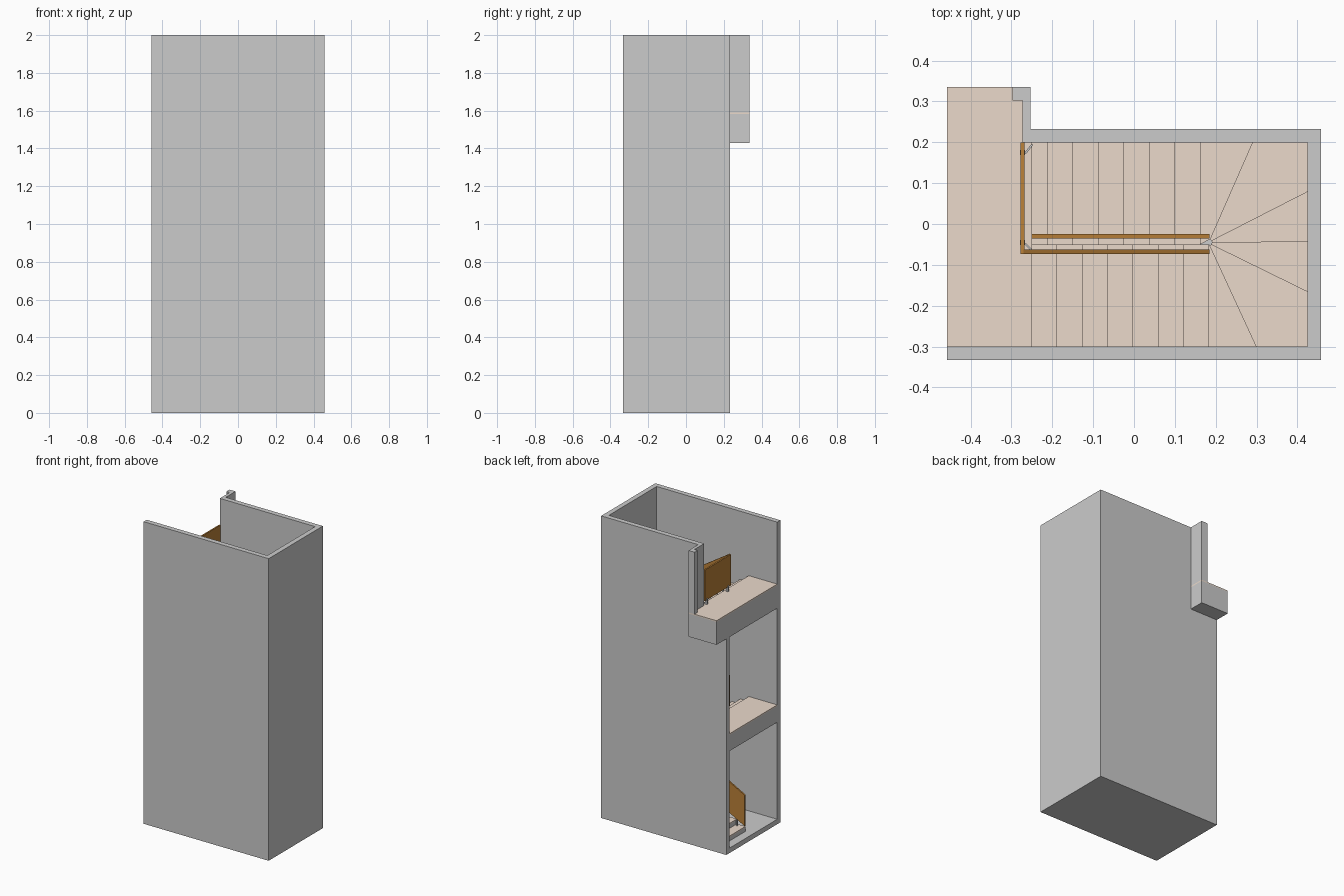
import bpy, bmesh, math
from mathutils import Vector

if "Cube" in bpy.data.objects:
    bpy.data.objects.remove(bpy.data.objects["Cube"])


def material(name, rgb):
    m = bpy.data.materials.new(name)
    m.diffuse_color = (*rgb, 1)
    m.use_nodes = True
    m.node_tree.nodes["Principled BSDF"].inputs["Base Color"].default_value = m.diffuse_color
    return m


PINK = material("stone_finish", (0.83, 0.70, 0.60))
WOOD = material("wood", (0.50, 0.22, 0.04))


def make(name, prisms, mat=None):
    """Each prism is (plan polygon, top heights, bottom heights)."""
    bm = bmesh.new()
    for poly, tops, bots in prisms:
        n = len(poly)
        t = [bm.verts.new((*p, z)) for p, z in zip(poly, tops)]
        b = [bm.verts.new((*p, z)) for p, z in zip(poly, bots)]
        bm.faces.new(t)
        if max(bots) - min(bots) < 1e-6:
            bm.faces.new(b[::-1])
        else:
            for i in range(1, n - 1):
                bm.faces.new((b[0], b[i + 1], b[i]))
        for i in range(n):
            j = (i + 1) % n
            bm.faces.new((t[j], t[i], b[i], b[j]))
    bmesh.ops.recalc_face_normals(bm, faces=bm.faces)
    me = bpy.data.meshes.new(name)
    bm.to_mesh(me)
    bm.free()
    ob = bpy.data.objects.new(name, me)
    bpy.context.collection.objects.link(ob)
    if mat:
        me.materials.append(mat)
    return ob


def flat(poly, z0, z1):
    return poly, [z1] * len(poly), [z0] * len(poly)


def box(x0, x1, y0, y1, z0, z1):
    return flat([(x0, y0), (x1, y0), (x1, y1), (x0, y1)], z0, z1)


X, YF, YB, EDGE = 0.458, -0.333, 0.233, -0.25
BASE, MID, TOP, SKIN = 0.033, 0.79, 1.59, 0.008

# Shaft walls: three sides, the left side stays open
make("front_wall", [box(-X, X, YF, -0.30, 0, 2)])
make("right_wall", [box(0.425, X, -0.30, 0.20, 0, 2)])
make("back_wall_lower", [box(-X, X, 0.20, YB, 0, 1.43)])
make("back_wall_upper", [box(-0.273, X, 0.20, YB, 1.43, 2)])
make("door_jamb", [flat([(-0.273, YB), (-0.253, YB), (-0.253, 0.335), (-0.297, 0.335),
                         (-0.297, 0.302), (-0.273, 0.302)], TOP, 2)])

# Floor slabs with a thin stone finish
make("ground_slab", [box(-X, 0.425, -0.30, 0.20, 0, BASE)])
make("middle_slab", [box(-X, EDGE, -0.30, 0.20, 0.675, MID - SKIN)])
make("middle_floor", [box(-X, EDGE, -0.30, 0.20, MID - SKIN, MID)], PINK)
top_plan = [(-X, -0.30), (EDGE, -0.30), (EDGE, 0.20), (-0.253, 0.20), (-0.253, 0.335), (-X, 0.335)]
make("top_slab", [flat(top_plan, 1.43, TOP - SKIN)])
make("top_floor", [flat(top_plan, TOP - SKIN, TOP)], PINK)


def riser_lines(extra):
    """Inner and outer ends of every riser, from bottom to top."""
    lines = [((-0.213 + 0.0625 * i, -0.05), (-0.213 + 0.0625 * i, 0.20)) for i in range(-extra, 7)]
    outer = [(0.29, 0.20), (0.425, 0.08), (0.425, -0.042), (0.425, -0.165), (0.30, -0.30)]
    for i, o in enumerate(outer):
        a = math.radians(70 - 35 * i)
        lines.append(((0.183 + 0.008 * math.cos(a), -0.045 + 0.008 * math.sin(a)), o))
    lines += [((0.184 - 0.062 * i, -0.05), (0.184 - 0.062 * i, -0.30)) for i in range(8)]
    return lines


def flight(name, z0, z1, extra):
    """Winding stair with a sloping soffit, wooden balustrades and brackets."""
    lines = riser_lines(extra)
    r, waist = (z1 - z0) / len(lines), 0.035
    bodies, treads = [], []
    for k in range(len(lines) - 1):
        (a, b), (c, d) = lines[k], lines[k + 1]
        lo = max(z0 + k * r - waist, z0 - 0.004)
        hi = max(z0 + (k + 1) * r - waist, z0 - 0.004)
        poly, bots = [a, b, d, c], [lo, lo, hi, hi]
        if abs(b[0] - d[0]) > 0.01 and abs(b[1] - d[1]) > 0.01:
            poly.insert(2, (0.425, 0.20 if b[1] > 0 else -0.30))
            bots.insert(2, (lo + hi) / 2)
        z = z0 + (k + 1) * r
        n = len(poly)
        bodies.append((poly, [z - SKIN] * n, bots))
        treads.append((poly, [z] * n, [z - SKIN] * n))
    make(name + "_steps", bodies)
    make(name + "_treads", treads, PINK)

    # Balustrade panels follow the nosing line on the inner side
    first = lines[0][0][0]
    up = lambda x: z0 + r + (x - first) / 0.0625 * r
    down = lambda x: z1 - (x - EDGE) / 0.062 * r
    for side, y, xa, fn in (("start", -0.030, min(first - 0.012, EDGE), up),
                            ("end", -0.068, -0.27, down)):
        poly = [(xa, y - 0.005), (0.185, y - 0.005), (0.185, y + 0.005), (xa, y + 0.005)]
        h = [fn(p[0]) for p in poly]
        make(f"{name}_{side}_balustrade", [(poly, [v + 0.225 for v in h], [v + 0.02 for v in h])], WOOD)
        feet = []
        for t in (0.1, 0.5, 0.88):
            x = xa + t * (0.185 - xa)
            feet.append(box(x - 0.004, x + 0.004, y - 0.004, y + 0.004, fn(x) - 0.04, fn(x) + 0.03))
        make(f"{name}_{side}_brackets", feet)


flight("lower_stair", BASE, MID, 3)
flight("upper_stair", MID, TOP, 0)

# Guard across the top landing, on small angled feet
make("landing_guard", [box(-0.278, -0.268, -0.073, 0.20, TOP + 0.03, TOP + 0.235)], WOOD)
feet = []
for y, s in ((-0.045, -1), (0.175, 1)):
    feet.append(box(-0.279, -0.267, y - 0.006, y + 0.006, TOP, TOP + 0.04))
    feet.append(flat([(-0.270, y - 0.003), (-0.264, y - 0.003), (-0.246, y + s * 0.02),
                      (-0.252, y + s * 0.02)], TOP + 0.004, TOP + 0.012))
make("landing_guard_feet", feet)
